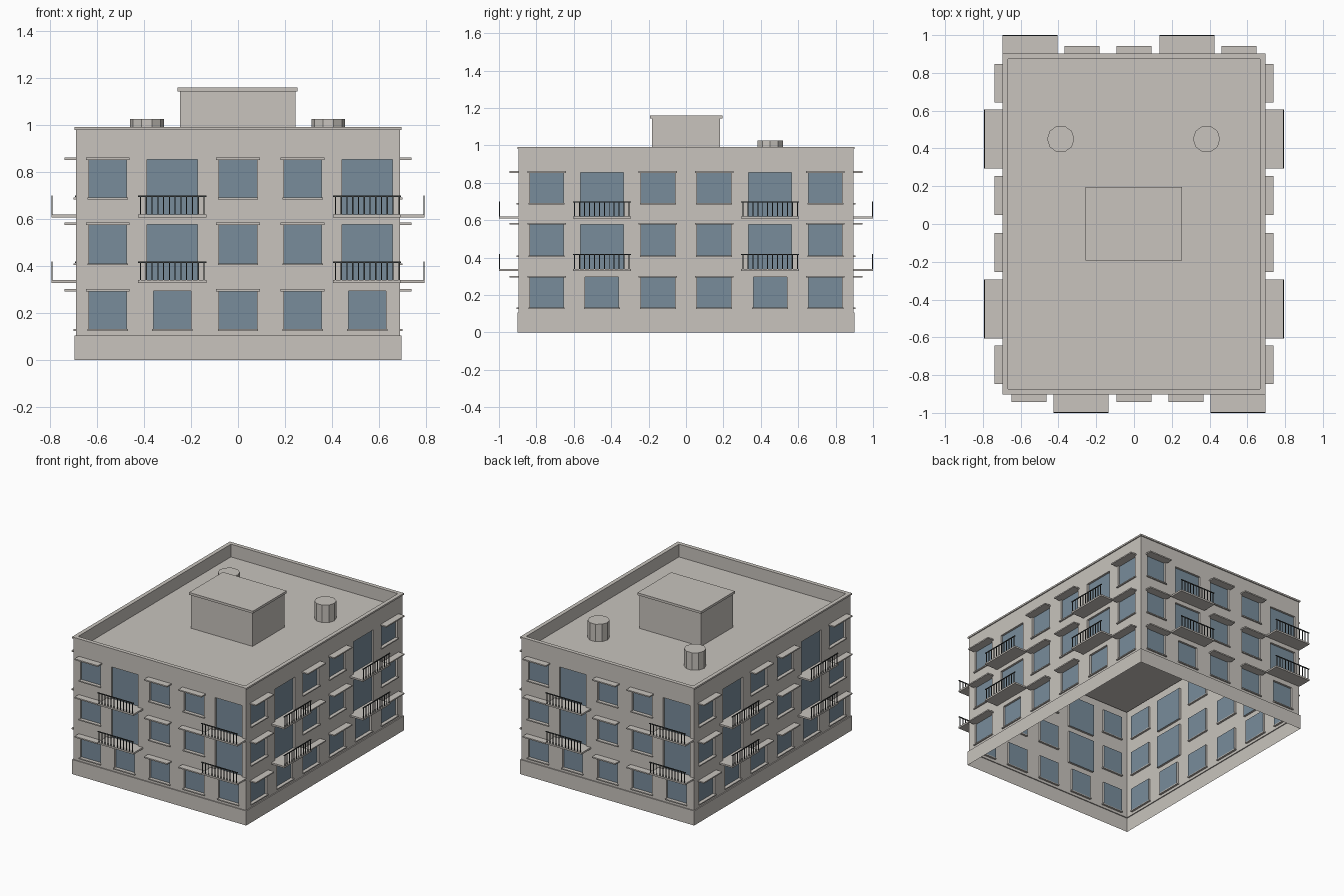
import bpy, bmesh, math
from mathutils import Matrix, Vector

cube = bpy.data.objects.get("Cube")
if cube:
    bpy.data.objects.remove(cube)


def material(name, rgb):
    m = bpy.data.materials.new(name)
    m.use_nodes = True
    m.diffuse_color = (*rgb, 1)
    m.node_tree.nodes["Principled BSDF"].inputs["Base Color"].default_value = (*rgb, 1)
    return m


PLASTER = material("warm grey plaster", (0.58, 0.55, 0.51))
GLASS = material("blue grey glass", (0.19, 0.265, 0.33))
IRON = material("dark iron", (0.04, 0.045, 0.045))


def finish(name, bm, *mats):
    me = bpy.data.meshes.new(name)
    bm.to_mesh(me)
    bm.free()
    for m in mats:
        me.materials.append(m)
    ob = bpy.data.objects.new(name, me)
    bpy.context.scene.collection.objects.link(ob)
    return ob


def add_box(bm, lo, hi, turn=Matrix()):
    lo, hi = Vector(lo), Vector(hi)
    bmesh.ops.create_cube(bm, size=1, matrix=turn @ Matrix.Translation((lo + hi) / 2)
                          @ Matrix.Diagonal((*(hi - lo), 1)))


# Main dimensions
HX, HY = 0.69, 0.895
PLINTH_TOP, WALL_TOP, DECK = 0.105, 0.98, 0.9
FLOORS = [(0.13, 0.295), (0.41, 0.578), (0.69, 0.855)]
RECESS = 0.015
LIP = 0.007

# Each facade: half width, wall distance, window width, door width, balcony width, columns
FRONT = dict(half=HX, dist=HY, win=0.16, door=0.215, slab=0.29,
             plain=[-0.555, 0, 0.275], balcony=[-0.28, 0.55])
SIDE = dict(half=HY, dist=HX, win=0.18, door=0.23, slab=0.31,
            plain=[-0.745, -0.15, 0.15, 0.745], balcony=[-0.45, 0.45])


def openings(f):
    """Rectangles (u0, u1, z0, z1) of all windows and balcony doors."""
    rects = []
    for n, (z0, z1) in enumerate(FLOORS):
        for u in f["plain"]:
            rects.append((u - f["win"] / 2, u + f["win"] / 2, z0, z1))
        for u in f["balcony"]:
            w = f["win"] if n == 0 else f["door"]
            rects.append((u - w / 2, u + w / 2, z0 if n == 0 else z0 - 0.07, z1))
    return rects


def add_wall(bm, f, turn):
    """Wall sheet with recessed glass in every opening."""
    d = f["dist"]

    def quad(pts, mat=0):
        face = bm.faces.new([bm.verts.new(turn @ Vector(p)) for p in pts])
        face.material_index = mat

    rects = openings(f)
    us = sorted({-f["half"], f["half"]} | {round(u, 4) for r in rects for u in r[:2]})
    zs = sorted({PLINTH_TOP, WALL_TOP} | {round(z, 4) for r in rects for z in r[2:]})
    for a, b in zip(us, us[1:]):
        for c, e in zip(zs, zs[1:]):
            u, z = (a + b) / 2, (c + e) / 2
            if not any(r[0] < u < r[1] and r[2] < z < r[3] for r in rects):
                quad([(a, -d, c), (b, -d, c), (b, -d, e), (a, -d, e)])
    for a, b, c, e in rects:
        ring = [(a, c), (b, c), (b, e), (a, e)]
        quad([(u, RECESS - d, z) for u, z in ring], 1)
        for (u, z), (v, w) in zip(ring, ring[1:] + ring[:1]):
            quad([(u, -d, z), (v, -d, w), (v, RECESS - d, w), (u, RECESS - d, z)])


def add_rings(bm, profile, cap=False):
    """Rectangular rings (offset from wall, z) joined into a band."""
    rings = [[bm.verts.new((sx * (HX + o), sy * (HY + o), z))
              for sx, sy in ((-1, -1), (1, -1), (1, 1), (-1, 1))] for o, z in profile]
    for lo, hi in zip(rings, rings[1:]):
        for i in range(4):
            j = (i + 1) % 4
            bm.faces.new((lo[i], lo[j], hi[j], hi[i]))
    if cap:
        bm.faces.new(rings[-1])


walls, ledges = bmesh.new(), bmesh.new()
awnings, slabs, rails = bmesh.new(), bmesh.new(), bmesh.new()

for k in range(4):
    f = SIDE if k % 2 else FRONT
    d, turn = f["dist"], Matrix.Rotation(k * math.pi / 2, 4, "Z")
    add_wall(walls, f, turn)
    for n, (z0, z1) in enumerate(FLOORS):
        # Sills under windows, awnings over the plain columns
        for u in f["plain"] + (f["balcony"] if n == 0 else []):
            h = f["win"] / 2 + 0.006
            add_box(ledges, (u - h, -d - 0.01, z0 - 0.006), (u + h, -d + RECESS, z0 + 0.002), turn)
        for u in f["plain"]:
            h = f["win"] / 2 + 0.013
            add_box(awnings, (u - h, -d - 0.048, z1 - 0.002), (u + h, -d, z1 + 0.007), turn)
        if n == 0:
            continue
        # Balcony slabs with railing along the outer edge
        for u in f["balcony"]:
            h, top = f["slab"] / 2, z0 - 0.07
            out = -d - 0.105
            add_box(slabs, (u - h, out, top - 0.012), (u + h, -d, top), turn)
            add_box(rails, (u - h, out, top + 0.074), (u + h, out + 0.006, top + 0.08), turn)
            bars = 12
            for i in range(bars):
                x = u + (h - 0.01) * (2 * i / (bars - 1) - 1)
                add_box(rails, (x - 0.0025, out + 0.001, top),
                        (x + 0.0025, out + 0.005, top + 0.076), turn)

bmesh.ops.remove_doubles(walls, verts=walls.verts, dist=0.0001)
finish("walls_and_windows", walls, PLASTER, GLASS)
finish("window_sills", ledges, PLASTER)
finish("window_awnings", awnings, PLASTER)
finish("balcony_slabs", slabs, PLASTER)
finish("balcony_railings", rails, IRON)

# Plinth, open underneath
bm = bmesh.new()
add_rings(bm, [(LIP, 0), (LIP, PLINTH_TOP), (0, PLINTH_TOP)])
finish("plinth", bm, PLASTER)

# Coping, parapet lining and roof deck
bm = bmesh.new()
add_rings(bm, [(0, WALL_TOP), (LIP, WALL_TOP), (LIP, WALL_TOP + 0.012),
               (-0.022, WALL_TOP + 0.012), (-0.022, DECK)], cap=True)
finish("parapet_and_roof", bm, PLASTER)

# Stair house with overhanging lid
bm = bmesh.new()
add_box(bm, (-0.248, -0.183, DECK), (0.245, 0.183, 1.143))
add_box(bm, (-0.257, -0.192, 1.143), (0.253, 0.195, 1.16))
finish("stair_house", bm, PLASTER)

# Roof vents
for side, x in (("right", -0.388), ("left", 0.384)):
    bm = bmesh.new()
    bmesh.ops.create_cone(bm, cap_ends=True, segments=10, radius1=0.072, radius2=0.072,
                          depth=1.026 - DECK,
                          matrix=Matrix.Translation((x, 0.45, (1.026 + DECK) / 2))
                          @ Matrix.Rotation(math.pi / 2, 4, "Z"))
    finish(side + "_roof_vent", bm, PLASTER)
